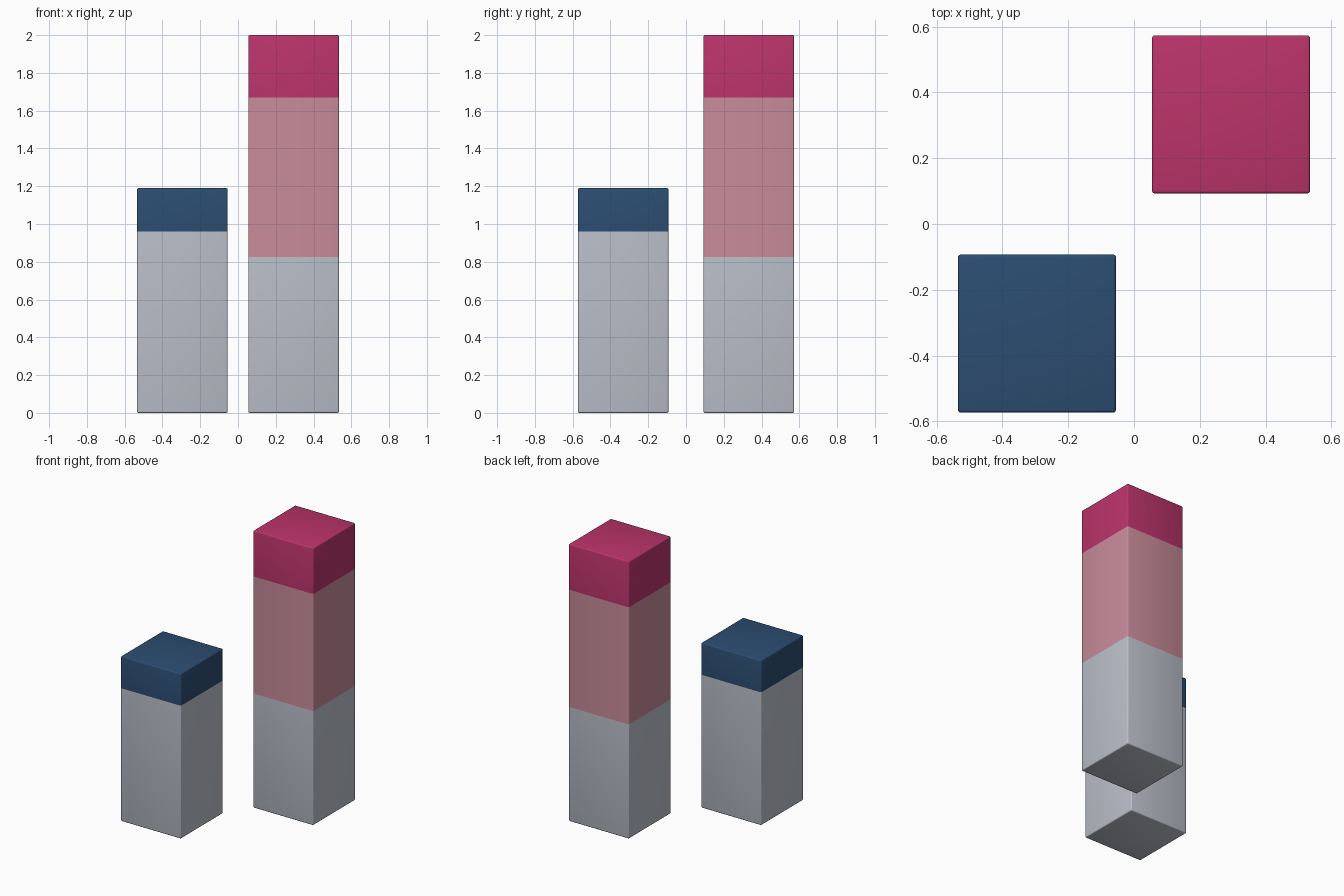
import bpy, bmesh
from mathutils import Matrix, Vector

if "Cube" in bpy.data.objects:
    bpy.data.objects.remove(bpy.data.objects["Cube"])


def make_material(name, rgb):
    def linear(v):
        v /= 255
        return v / 12.92 if v <= 0.04045 else ((v + 0.055) / 1.055) ** 2.4
    m = bpy.data.materials.new(name)
    m.diffuse_color = (*[linear(v) for v in rgb], 1)
    m.use_nodes = True
    m.node_tree.nodes["Principled BSDF"].inputs["Base Color"].default_value = m.diffuse_color
    return m


GREY = make_material("light grey", (189, 194, 204))
PINK = make_material("dusty pink", (201, 140, 155))
MAGENTA = make_material("magenta", (187, 52, 106))
BLUE = make_material("navy blue", (44, 77, 114))

WIDTH, DEPTH, BEVEL = 0.48, 0.48, 0.008


def bar(name, x, y, height, bands):
    """Rounded-edge bar; bands is a list of (top height, material)."""
    bm = bmesh.new()
    bmesh.ops.create_cube(bm, size=1, matrix=Matrix.Translation((0, 0, height / 2))
                          @ Matrix.Diagonal((WIDTH, DEPTH, height, 1)))
    bmesh.ops.bevel(bm, geom=bm.edges[:], offset=BEVEL, segments=3,
                    profile=0.5, affect='EDGES')
    # cut the bar where the colour changes
    for z, _ in bands[:-1]:
        bmesh.ops.bisect_plane(bm, geom=bm.verts[:] + bm.edges[:] + bm.faces[:],
                               plane_co=Vector((0, 0, z)), plane_no=Vector((0, 0, 1)))
    # colour by height
    for f in bm.faces:
        zc = f.calc_center_median().z
        f.material_index = sum(zc > z for z, _ in bands[:-1])
    mesh = bpy.data.meshes.new(name)
    bm.to_mesh(mesh)
    bm.free()
    for _, mat in bands:
        mesh.materials.append(mat)
    obj = bpy.data.objects.new(name, mesh)
    obj.location = (x, y, 0)
    bpy.context.collection.objects.link(obj)
    bpy.ops.object.select_all(action='DESELECT')
    obj.select_set(True)
    bpy.context.view_layer.objects.active = obj
    bpy.ops.object.shade_smooth_by_angle(angle=0.6)


# short bar at the front left, tall bar at the back right
bar("short_bar", -0.295, -0.333, 1.19, [(0.96, GREY), (1.19, BLUE)])
bar("tall_bar", 0.295, 0.333, 2.0, [(0.825, GREY), (1.67, PINK), (2.0, MAGENTA)])
